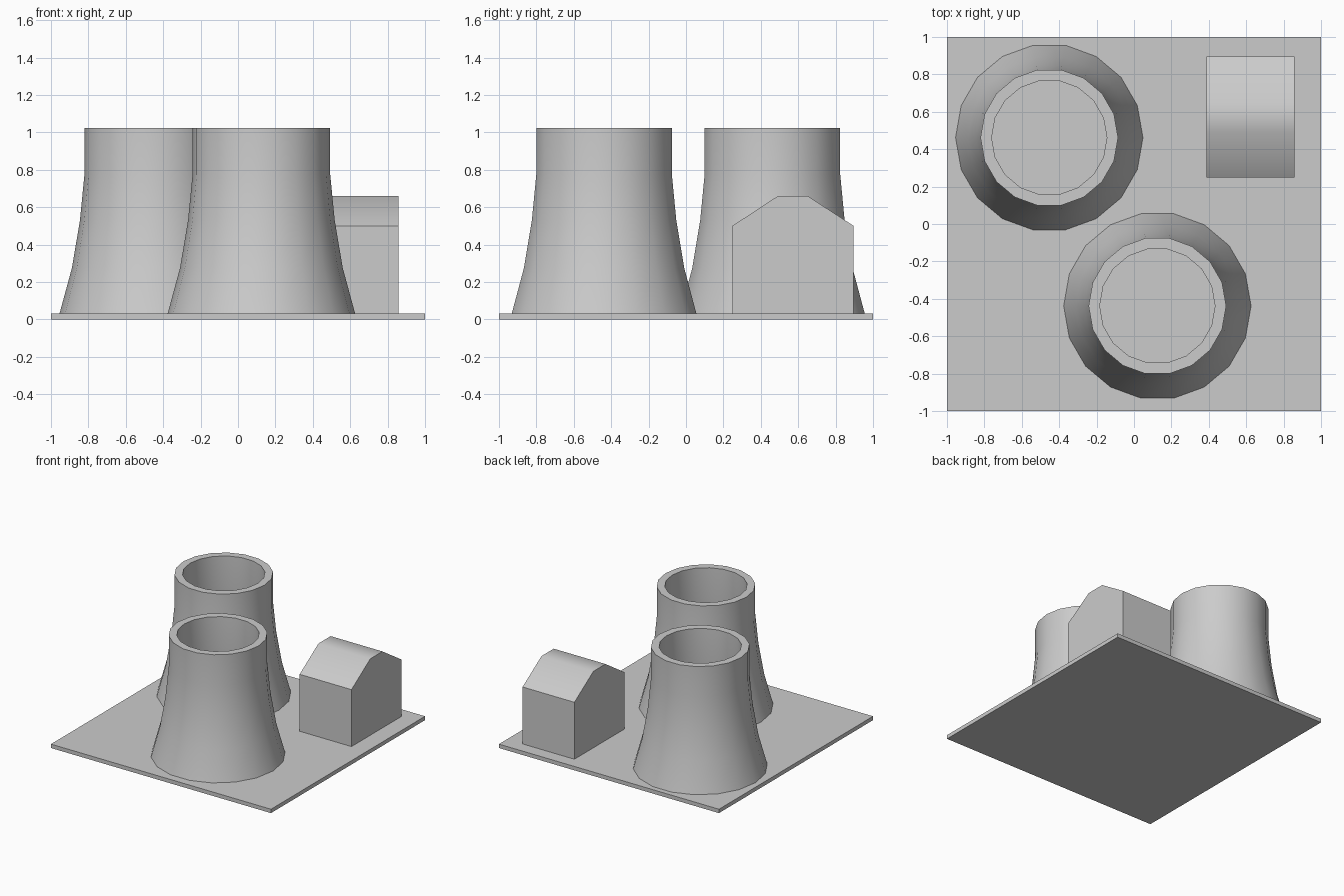
import bpy, bmesh
from math import cos, sin, pi, radians

if "Cube" in bpy.data.objects:
    bpy.data.objects.remove(bpy.data.objects["Cube"])

BASE_TOP = 0.032
SIDES = 18
WALL = 0.06


def add_object(name, bm, smooth_angle=None):
    bmesh.ops.recalc_face_normals(bm, faces=bm.faces[:])
    mesh = bpy.data.meshes.new(name)
    bm.to_mesh(mesh)
    bm.free()
    obj = bpy.data.objects.new(name, mesh)
    bpy.context.collection.objects.link(obj)
    if smooth_angle:
        bpy.ops.object.select_all(action='DESELECT')
        obj.select_set(True)
        bpy.context.view_layer.objects.active = obj
        bpy.ops.object.shade_smooth_by_angle(angle=radians(smooth_angle))
    return obj


def cooling_tower(name, x, y):
    # outer flare going up, then the inner wall going back down
    outer = [(0.501, BASE_TOP), (0.435, 0.275), (0.392, 0.53), (0.368, 0.775), (0.368, 1.023)]
    profile = outer + [(r - WALL, z) for r, z in reversed(outer)]
    bm = bmesh.new()
    rings = [[bm.verts.new((r * cos(2 * pi * i / SIDES), r * sin(2 * pi * i / SIDES), z))
              for i in range(SIDES)] for r, z in profile]
    for a, b in zip(rings, rings[1:] + rings[:1]):
        for i in range(SIDES):
            j = (i + 1) % SIDES
            bm.faces.new((a[i], a[j], b[j], b[i]))
    obj = add_object(name, bm, 40)
    obj.location = (x, y, 0)


# ground plate
bm = bmesh.new()
bmesh.ops.create_cube(bm, size=1)
bmesh.ops.scale(bm, vec=(2, 2, BASE_TOP), verts=bm.verts)
bmesh.ops.translate(bm, vec=(0, 0, BASE_TOP / 2), verts=bm.verts)
add_object("ground_plate", bm)

# two hollow cooling towers
cooling_tower("cooling_tower_back", -0.453, 0.462)
cooling_tower("cooling_tower_front", 0.125, -0.438)

# reactor building: gable section with a flat ridge, extruded along x
section = [(0.248, BASE_TOP), (0.896, BASE_TOP), (0.896, 0.5),
           (0.65, 0.66), (0.492, 0.66), (0.248, 0.5)]
bm = bmesh.new()
end = bm.faces.new([bm.verts.new((0.387, y, z)) for y, z in section])
side = bmesh.ops.extrude_face_region(bm, geom=[end], use_keep_orig=True)
bmesh.ops.translate(bm, vec=(0.471, 0, 0),
                    verts=[v for v in side["geom"] if isinstance(v, bmesh.types.BMVert)])
add_object("reactor_building", bm, 40)
